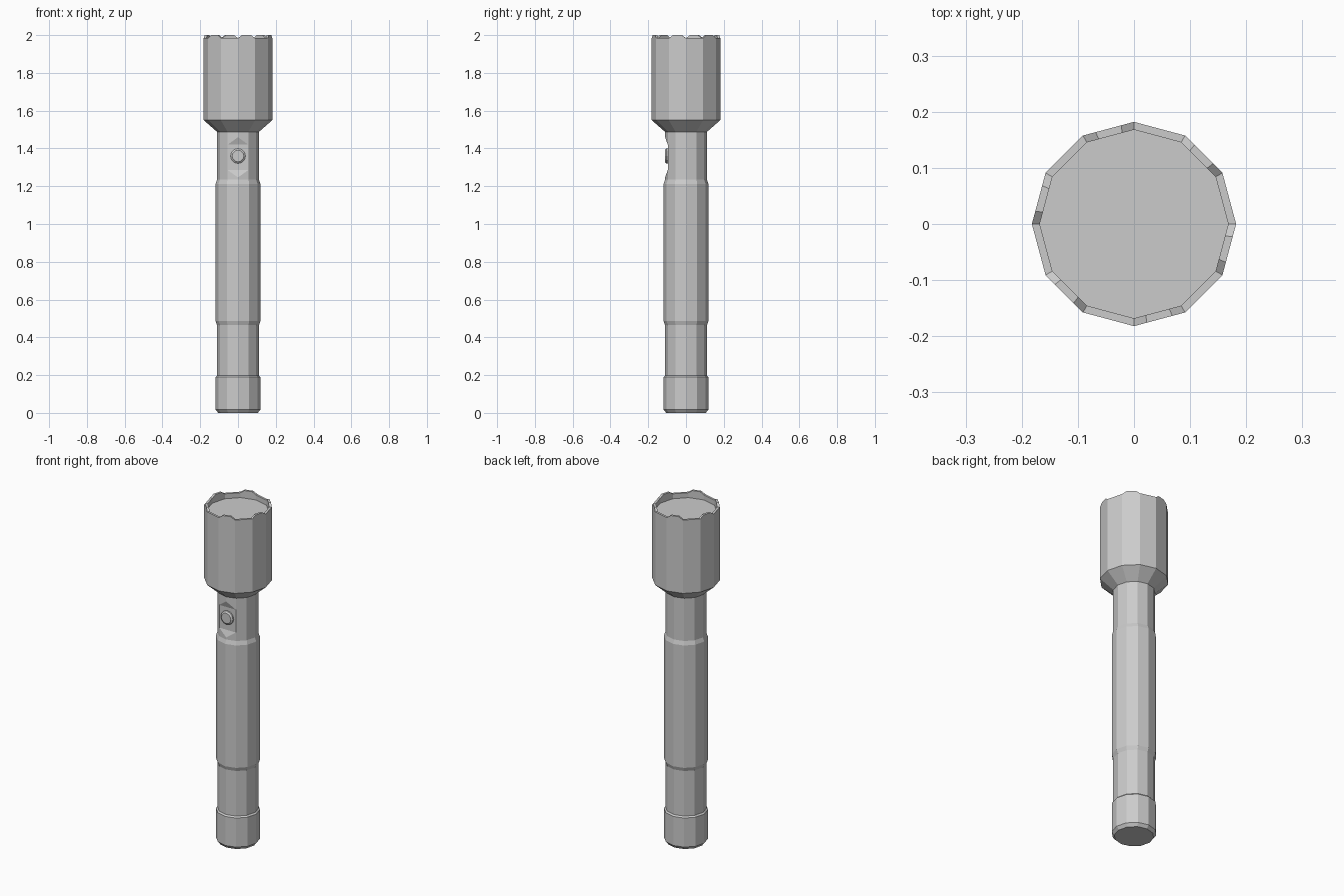
import bpy, bmesh
from math import cos, sin, pi
from mathutils import Vector, Matrix

cube = bpy.data.objects.get("Cube")
if cube:
    bpy.data.objects.remove(cube)

GREY = (0.6, 0.6, 0.6, 1)
grey = bpy.data.materials.new("metal grey")
grey.use_nodes = True
grey.diffuse_color = GREY
grey.node_tree.nodes["Principled BSDF"].inputs["Base Color"].default_value = GREY


def finish(name, bm):
    bmesh.ops.recalc_face_normals(bm, faces=bm.faces[:])
    mesh = bpy.data.meshes.new(name)
    bm.to_mesh(mesh)
    bm.free()
    mesh.materials.append(grey)
    obj = bpy.data.objects.new(name, mesh)
    bpy.context.collection.objects.link(obj)
    return obj


def loft(name, rings):
    """Skin equal-length rings of points and cap both ends."""
    bm = bmesh.new()
    loops = [[bm.verts.new(p) for p in ring] for ring in rings]
    n = len(loops[0])
    for a, b in zip(loops, loops[1:]):
        for i in range(n):
            j = (i + 1) % n
            bm.faces.new((a[i], a[j], b[j], b[i]))
    bm.faces.new(loops[0])
    bm.faces.new(loops[-1])
    return finish(name, bm)


def circle(r, z, n=12):
    return [Vector((r * cos(2 * pi * k / n), r * sin(2 * pi * k / n), z))
            for k in range(n)]


def lathe(name, profile, n=12):
    return loft(name, [circle(r, z, n) for r, z in profile])


# Body parts, bottom to top
NECK, GRIP = 0.111, 0.119
lathe("tail_cap", [(0.105, 0), (GRIP, 0.018), (GRIP, 0.19), (NECK, 0.198)])
body = lathe("body", [(NECK, 0.19), (NECK, 0.465), (GRIP, 0.487), (GRIP, 1.212),
                      (NECK, 1.235), (NECK, 1.495)])


# Head: 12-sided tube with raised teeth on every other side, recessed lens
def head_ring(r, z, tooth=0):
    corners = circle(r, z)
    ring = []
    for k, a in enumerate(corners):
        ring.append(a)
        if k % 2:
            b = corners[(k + 1) % 12]
            for t in (0.25, 0.75):
                ring.append(a.lerp(b, t) + Vector((0, 0, tooth)))
    return ring


TOOTH = 0.016
HEAD, LENS = 0.182, 0.168
loft("head", [head_ring(NECK, 1.488), head_ring(HEAD, 1.55),
              head_ring(HEAD, 2 - TOOTH, TOOTH),
              head_ring(LENS, 2 - TOOTH, TOOTH), head_ring(LENS, 1.955)])

# Flat recess with sloped ends, cut into the front of the body
profile = [(-0.0965, 1.285), (-0.0965, 1.42), (-0.14, 1.54), (-0.14, 1.17)]
cutter = loft("recess_cutter", [[(x, y, z) for y, z in profile] for x in (-0.2, 0.2)])
cutter.hide_render = True
cut = body.modifiers.new("recess", "BOOLEAN")
cut.operation = "DIFFERENCE"
cut.solver = "EXACT"
cut.object = cutter
bpy.context.view_layer.update()
cut_mesh = bpy.data.meshes.new_from_object(
    body.evaluated_get(bpy.context.evaluated_depsgraph_get()))
body.modifiers.clear()
body.data = cut_mesh
bpy.data.objects.remove(cutter)

# Push button in the recess
button = lathe("button", [(0.04, -0.005), (0.04, 0.008), (0.031, 0.015)])
button.data.transform(Matrix.Translation((0, -0.0965, 1.36)) @ Matrix.Rotation(pi / 2, 4, "X"))
